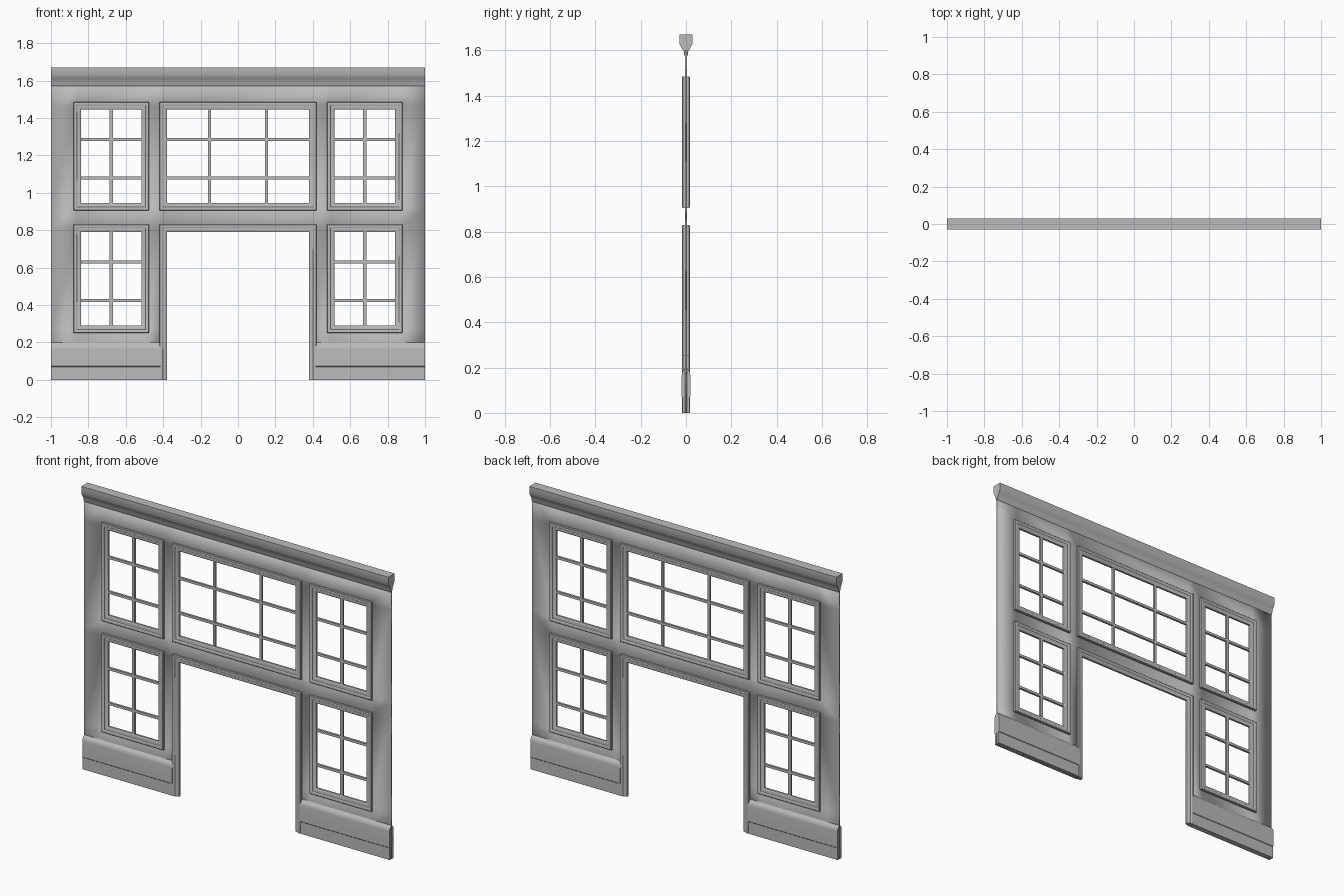
import bpy
import bmesh
import math

if "Cube" in bpy.data.objects:
    bpy.data.objects.remove(bpy.data.objects["Cube"], do_unlink=True)

GREY = (0.5, 0.5, 0.5, 1)
paint = bpy.data.materials.new("grey_paint")
paint.use_nodes = True
paint.diffuse_color = GREY
paint.node_tree.nodes["Principled BSDF"].inputs["Base Color"].default_value = GREY


def finish(name, bm):
    bmesh.ops.recalc_face_normals(bm, faces=bm.faces)
    mesh = bpy.data.meshes.new(name)
    bm.to_mesh(mesh)
    bm.free()
    mesh.materials.append(paint)
    obj = bpy.data.objects.new(name, mesh)
    bpy.context.collection.objects.link(obj)
    bpy.ops.object.select_all(action='DESELECT')
    obj.select_set(True)
    bpy.context.view_layer.objects.active = obj
    bpy.ops.object.shade_smooth_by_angle(angle=math.radians(32))
    return obj


def both_sides(half):
    """Close a half profile by mirroring it through the wall plane."""
    return half + [(a, -y) for a, y in reversed(half)]


def bridge(bm, rings, closed):
    """Skin equal rings of vertices, capping the ends when open."""
    count = len(rings[0])
    for i in range(len(rings) if closed else len(rings) - 1):
        a, b = rings[i], rings[(i + 1) % len(rings)]
        for j in range(count):
            k = (j + 1) % count
            bm.faces.new((a[j], a[k], b[k], b[j]))
    if not closed:
        bm.faces.new(rings[0])
        bm.faces.new(rings[-1])


def rail(name, half, x0, x1):
    """Run a (height, depth) profile along x."""
    bm = bmesh.new()
    rings = [[bm.verts.new((x, y, z)) for z, y in both_sides(half)] for x in (x0, x1)]
    bridge(bm, rings, False)
    return finish(name, bm)


# Casing profile: inset from the outer edge, depth from the wall plane
CASING = [(0, 0.014), (0.003, 0.0175), (0.010, 0.0185), (0.016, 0.0165),
          (0.019, 0.013), (0.028, 0.0125), (0.035, 0.010), (0.04, 0.006)]


def casing(name, x0, x1, z0, z1, door=False):
    bm = bmesh.new()
    profile = both_sides(CASING)
    foot = 0 if door else 1
    corners = [(x0, z0, 1, foot), (x0, z1, 1, -1), (x1, z1, -1, -1), (x1, z0, -1, foot)]
    rings = [[bm.verts.new((x + dx * u, y, z + dz * u)) for u, y in profile]
             for x, z, dx, dz in corners]
    bridge(bm, rings, not door)
    return finish(name, bm)


def glazing_bars(name, x0, x1, z0, z1, uprights, crossbars, width):
    """Slim bars joined into one lattice."""
    bm = bmesh.new()
    bars = [((x, (z0 + z1) / 2), (width, z1 - z0)) for x in uprights]
    bars += [(((x0 + x1) / 2, z), (x1 - x0, 0.015)) for z in crossbars]
    for (x, z), (w, h) in bars:
        made = bmesh.ops.create_cube(bm, size=1)["verts"]
        bmesh.ops.scale(bm, vec=(w, 0.013, h), verts=made)
        bmesh.ops.translate(bm, vec=(x, 0, z), verts=made)
    return finish(name, bm)


# Outer casing rectangles
LOWER, UPPER = (0.25, 0.83), (0.905, 1.485)
SIDE, MIDDLE = (0.475, 0.88), 0.42
windows = [("upper_middle_window", -MIDDLE, MIDDLE, *UPPER)]
for side, s in (("left", 1), ("right", -1)):
    xa, xb = sorted((s * SIDE[0], s * SIDE[1]))
    for level, zs in (("lower", LOWER), ("upper", UPPER)):
        windows.append((f"{level}_{side}_window", xa, xb, *zs))
doorway = ("doorway", -MIDDLE, MIDDLE, 0, LOWER[1])

# Window casings and glazing bars
EDGE = 0.036
for name, x0, x1, z0, z1 in windows:
    casing(name + "_casing", x0, x1, z0, z1)
    middle = x0 < 0 < x1
    uprights = [-0.152, 0.152] if middle else [(x0 + x1) / 2]
    glazing_bars(name + "_bars", x0 + EDGE, x1 - EDGE, z0 + EDGE, z1 - EDGE,
                 uprights, [z0 + 0.175, z0 + 0.38], 0.015 if middle else 0.019)
casing("doorway_casing", *doorway[1:], door=True)

# Thin wall panel with openings, whose edges sit inside the casings
INSET = 0.02
holes = [(x0 + INSET, x1 - INSET, z0 + INSET if z0 else 0, z1 - INSET)
         for _, x0, x1, z0, z1 in windows + [doorway]]
xs = sorted({-1, 1} | {round(v, 4) for h in holes for v in h[:2]})
zs = sorted({0, 1.6} | {round(v, 4) for h in holes for v in h[2:]})
bm = bmesh.new()
grid = [[bm.verts.new((x, 0, z)) for z in zs] for x in xs]
for i in range(len(xs) - 1):
    for j in range(len(zs) - 1):
        cx, cz = (xs[i] + xs[i + 1]) / 2, (zs[j] + zs[j + 1]) / 2
        if not any(a < cx < b and c < cz < d for a, b, c, d in holes):
            bm.faces.new((grid[i][j], grid[i + 1][j], grid[i + 1][j + 1], grid[i][j + 1]))
bmesh.ops.delete(bm, geom=[v for v in bm.verts if not v.link_faces], context='VERTS')
wall = finish("wall_panel", bm)
solid = wall.modifiers.new("thickness", 'SOLIDIFY')
solid.thickness = 0.007
solid.offset = 0

# Skirting boards either side of the doorway
SKIRTING = [(0, 0.0165), (0.07, 0.0165), (0.073, 0.019), (0.165, 0.019),
            (0.178, 0.0175), (0.187, 0.013), (0.193, 0.007), (0.2, 0.003)]
rail("left_skirting", SKIRTING, 0.415, 1)
rail("right_skirting", SKIRTING, -1, -0.415)

# Cornice along the top
CORNICE = [(1.57, 0.003), (1.58, 0.008), (1.595, 0.010), (1.605, 0.016),
           (1.615, 0.021), (1.628, 0.029), (1.67, 0.029)]
rail("cornice", CORNICE, -1, 1)
